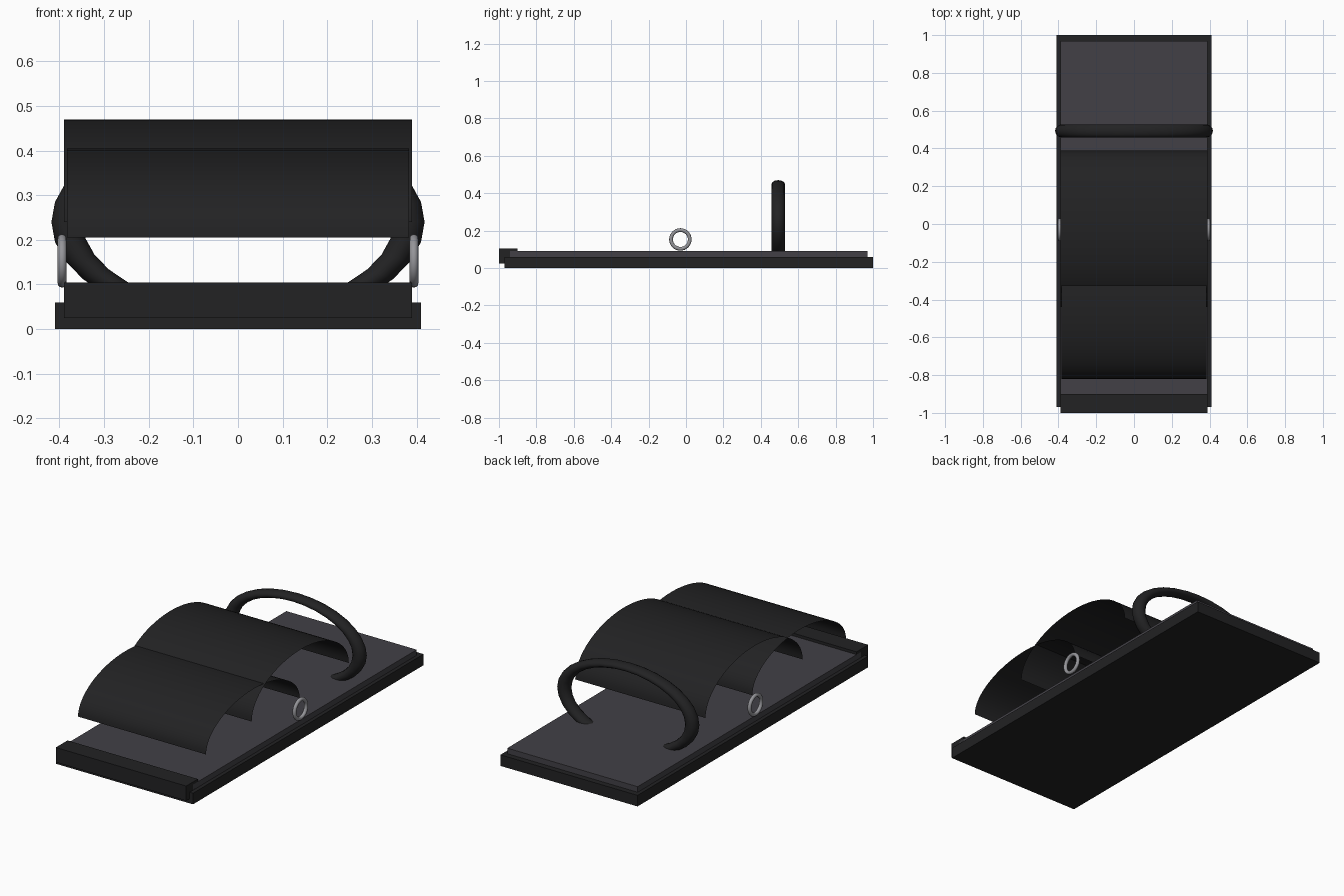
import bpy, bmesh, math

if "Cube" in bpy.data.objects:
    bpy.data.objects.remove(bpy.data.objects["Cube"])


def material(name, r, g, b):
    m = bpy.data.materials.new(name)
    m.diffuse_color = (r, g, b, 1)
    m.use_nodes = True
    m.node_tree.nodes["Principled BSDF"].inputs["Base Color"].default_value = m.diffuse_color
    return m


BLACK = material("black", 0.016, 0.016, 0.017)
GREY = material("charcoal", 0.054, 0.051, 0.061)
METAL = material("metal", 0.30, 0.30, 0.32)


def box(name, lo, hi, mat):
    bpy.ops.mesh.primitive_cube_add(size=1, location=[(a + b) / 2 for a, b in zip(lo, hi)])
    o = bpy.context.object
    o.name = name
    o.scale = [b - a for a, b in zip(lo, hi)]
    bpy.ops.object.transform_apply(location=False, rotation=False, scale=True)
    o.data.materials.append(mat)


def ring(name, loc, rot, major, minor, mat, squash=1.0, segs=32, sides=12):
    bpy.ops.mesh.primitive_torus_add(major_radius=major, minor_radius=minor,
                                     major_segments=segs, minor_segments=sides,
                                     location=loc, rotation=rot)
    o = bpy.context.object
    o.name = name
    bpy.ops.object.transform_apply(location=False, rotation=True, scale=False)
    o.scale.z = squash
    bpy.ops.object.transform_apply(location=False, rotation=False, scale=True)
    o.data.materials.append(mat)
    bpy.ops.object.shade_smooth()


def arched_sheet(name, half_w, y, z, ry, rz, mat, n=32):
    # open half-ellipse swept across x, with no thickness
    bm = bmesh.new()
    rows = []
    for i in range(n + 1):
        a = math.pi * i / n
        rows.append([bm.verts.new((s * half_w, y + ry * math.cos(a), z + rz * math.sin(a)))
                     for s in (-1, 1)])
    for p, q in zip(rows, rows[1:]):
        f = bm.faces.new((p[0], p[1], q[1], q[0]))
        f.smooth = True
    bm.normal_update()
    if bm.faces[:][n // 2].normal.z < 0:
        bmesh.ops.reverse_faces(bm, faces=bm.faces[:])
    me = bpy.data.meshes.new(name)
    bm.to_mesh(me)
    bm.free()
    me.materials.append(mat)
    o = bpy.data.objects.new(name, me)
    bpy.context.collection.objects.link(o)


# Base slab, padded top and front bar
box("base", (-0.41, -0.97, 0), (0.41, 1.0, 0.06), BLACK)
box("top_pad", (-0.39, -0.94, 0.055), (0.39, 0.97, 0.09), GREY)
box("front_bar", (-0.39, -1.0, 0.025), (0.39, -0.90, 0.105), BLACK)

# Two overlapping arched straps
arched_sheet("front_strap", 0.383, -0.42, 0.205, 0.40, 0.20, BLACK)
arched_sheet("rear_strap", 0.39, -0.025, 0.24, 0.415, 0.23, BLACK)

# Squashed loop at the back, sunk into the base
ring("rear_loop", (0, 0.493, 0.24), (math.pi / 2, 0, 0), 0.383, 0.035, BLACK, squash=0.55)

# Metal ring on each side
for side, s in (("left", -1), ("right", 1)):
    ring("side_ring_" + side, (s * 0.394, -0.03, 0.153), (0, math.pi / 2, 0),
         0.05, 0.01, METAL)
